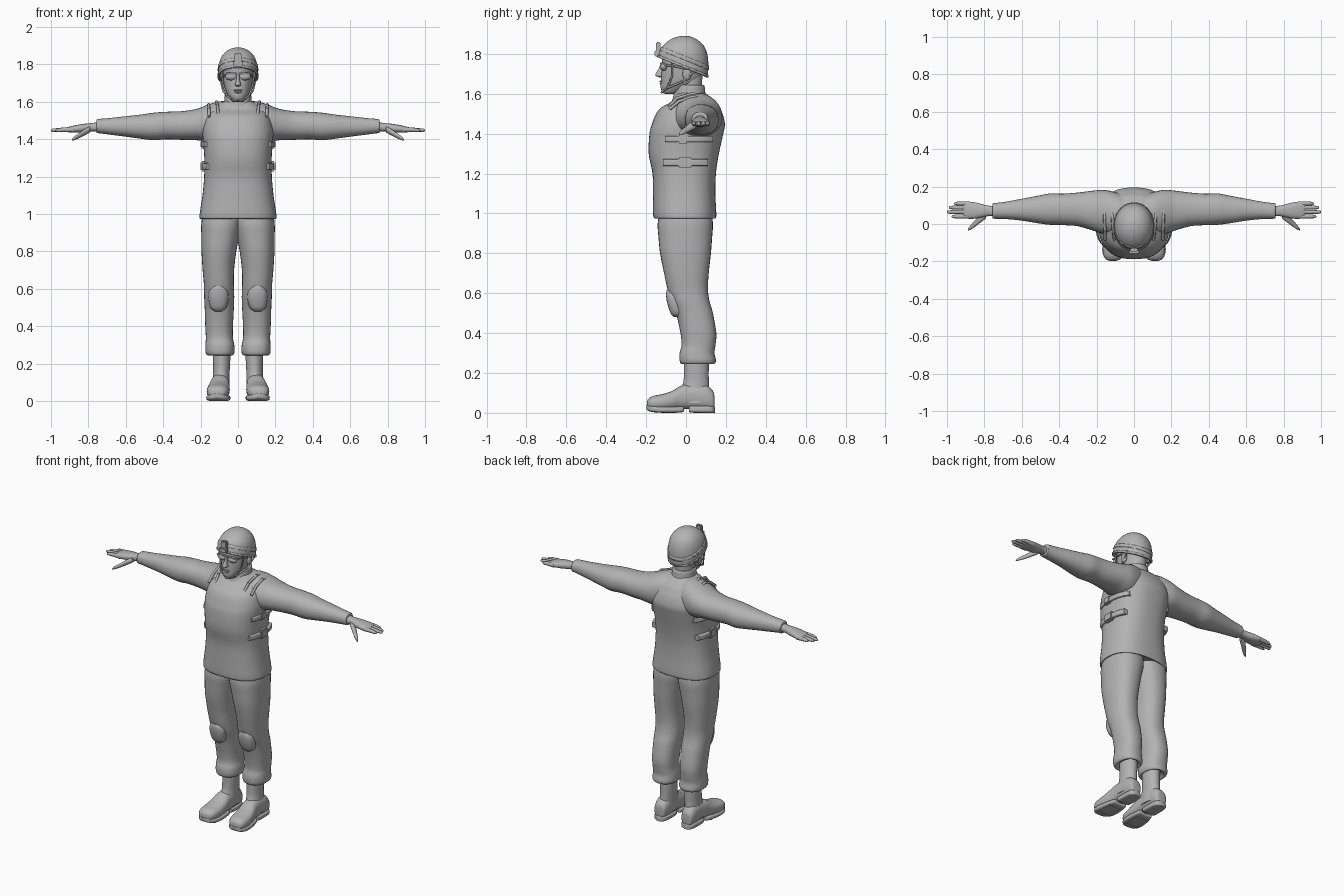
import bpy, bmesh, math
from mathutils import Vector

grey = bpy.data.materials.new("plain_grey")
grey.diffuse_color = (0.45, 0.45, 0.45, 1)


def finish(name, bm, mirror=False, angle=50):
    bmesh.ops.recalc_face_normals(bm, faces=bm.faces)
    me = bpy.data.meshes.new(name)
    bm.to_mesh(me)
    bm.free()
    me.materials.append(grey)
    ob = bpy.data.objects.new(name, me)
    bpy.context.collection.objects.link(ob)
    bpy.ops.object.select_all(action='DESELECT')
    ob.select_set(True)
    bpy.context.view_layer.objects.active = ob
    bpy.ops.object.shade_smooth_by_angle(angle=math.radians(angle))
    if mirror:
        ob.modifiers.new("mirror", 'MIRROR').use_mirror_merge = False
    return ob


def smooth_rings(rings, sub):
    # Catmull-Rom interpolation of cross-section bounds
    out = []
    n = len(rings)
    for i in range(n - 1):
        p = [rings[max(0, min(n - 1, i + k))] for k in (-1, 0, 1, 2)]
        for s in range(sub):
            u = s / sub
            out.append([0.5 * (2 * b + (c - a) * u + (2 * a - 5 * b + 4 * c - d) * u * u
                               + (3 * b - a - 3 * c + d) * u ** 3) for a, b, c, d in zip(*p)])
    return out + [list(rings[-1])]


def loft_bm(axis, rings, power=2.0, sides=32, sub=4):
    # each ring: position along axis, then low/high bounds on the other two axes
    bm = bmesh.new()
    loops = []
    for t, a0, a1, b0, b1 in smooth_rings(rings, sub):
        loop = []
        for k in range(sides):
            w = 2 * math.pi * k / sides
            c, s = math.cos(w), math.sin(w)
            a = (a0 + a1) / 2 + (a1 - a0) / 2 * math.copysign(abs(c) ** (2 / power), c)
            b = (b0 + b1) / 2 + (b1 - b0) / 2 * math.copysign(abs(s) ** (2 / power), s)
            loop.append(bm.verts.new({'x': (t, a, b), 'y': (a, t, b), 'z': (a, b, t)}[axis]))
        loops.append(loop)
    for l0, l1 in zip(loops, loops[1:]):
        for k in range(sides):
            j = (k + 1) % sides
            bm.faces.new((l0[k], l0[j], l1[j], l1[k]))
    bm.faces.new(loops[0])
    bm.faces.new(loops[-1])
    return bm


def loft(name, axis, rings, mirror=False, **kw):
    return finish(name, loft_bm(axis, rings, **kw), mirror)


def ball(name, loc, size, mirror=False):
    bm = bmesh.new()
    bmesh.ops.create_uvsphere(bm, u_segments=20, v_segments=12, radius=1)
    for v in bm.verts:
        v.co = Vector(loc) + Vector(size) * v.co
    return finish(name, bm, mirror)


def box(name, loc, size, mirror=False):
    bm = bmesh.new()
    bmesh.ops.create_cube(bm, size=1)
    for v in bm.verts:
        v.co = Vector([l + s * c for l, s, c in zip(loc, size, v.co)])
    bmesh.ops.bevel(bm, geom=bm.edges[:], offset=min(size) * 0.25, segments=2, affect='EDGES')
    return finish(name, bm, mirror)


def tube(name, pts, r, mirror=False):
    # thin strap along a polyline
    bm = bmesh.new()
    for p, q in zip(pts, pts[1:]):
        p, q = Vector(p), Vector(q)
        new = bmesh.ops.create_cone(bm, cap_ends=True, segments=8, radius1=r, radius2=r,
                                    depth=(q - p).length + r)['verts']
        rot = (q - p).to_track_quat('Z', 'Y')
        for v in new:
            v.co = rot @ v.co + (p + q) / 2
    return finish(name, bm, mirror)


# torso: body armour vest with a hem lip
loft("vest", 'z', [
    (0.985, -.185, .185, -.14, .13), (0.975, -.203, .203, -.158, .148), (1.0, -.205, .205, -.165, .152),
    (1.1, -.19, .19, -.165, .147), (1.2, -.181, .181, -.168, .15), (1.3, -.18, .18, -.187, .165),
    (1.4, -.188, .188, -.183, .187), (1.45, -.19, .19, -.17, .195), (1.5, -.18, .18, -.15, .183),
    (1.53, -.165, .165, -.125, .168), (1.56, -.14, .14, -.075, .15), (1.59, -.1, .1, -.055, .115),
    (1.605, -.07, .07, -.045, .09)], power=2.5, sides=48)
loft("collar", 'z', [(1.53, -.1, .1, -.085, .12), (1.57, -.085, .085, -.068, .108),
                     (1.6, -.073, .073, -.062, .098), (1.64, -.07, .07, -.055, .092),
                     (1.643, -.06, .06, -.045, .08)])

# sleeves, with cuff
loft("sleeve", 'x', [
    (.03, -.05, .15, 1.38, 1.6), (.1, -.058, .17, 1.38, 1.603), (.16, -.055, .182, 1.385, 1.585),
    (.22, -.035, .178, 1.395, 1.563), (.3, -.012, .168, 1.397, 1.55), (.38, -.006, .162, 1.4, 1.547),
    (.45, -.004, .163, 1.395, 1.542), (.52, .005, .15, 1.403, 1.532), (.6, .018, .135, 1.414, 1.523),
    (.68, .026, .12, 1.424, 1.514), (.74, .028, .112, 1.432, 1.509), (.755, .03, .11, 1.433, 1.505),
    (.757, .043, .098, 1.44, 1.495)], mirror=True, power=2.2)

# hands
loft("palm", 'x', [(.74, .04, .098, 1.44, 1.492), (.78, .042, .098, 1.442, 1.487),
                   (.82, .034, .108, 1.437, 1.483), (.86, .028, .117, 1.435, 1.477),
                   (.9, .03, .12, 1.436, 1.468), (.915, .04, .115, 1.442, 1.462)],
     mirror=True, power=2.4, sides=24)
for i, (y, tip) in enumerate([(.04, .975), (.064, 1.0), (.088, .99), (.109, .962)]):
    loft("finger_%d" % (i + 1), 'x', [
        (.88, y - .012, y + .012, 1.437, 1.466), (.93, y - .011, y + .011, 1.439, 1.463),
        (tip - .012, y - .009, y + .009, 1.439, 1.457), (tip, y - .003, y + .003, 1.443, 1.45)],
        mirror=True, sides=12)
loft("thumb", 'x', [(.79, .03, .07, 1.437, 1.47), (.82, .008, .05, 1.42, 1.455),
                    (.85, -.015, .02, 1.405, 1.433), (.875, -.031, -.008, 1.395, 1.416),
                    (.888, -.034, -.026, 1.392, 1.4)], mirror=True, sides=14)

# trousers
loft("trouser_leg", 'z', [
    (.262, .045, .14, 0, .115), (.245, .03, .162, -.022, .14), (.262, .019, .174, -.032, .15),
    (.3, .02, .174, -.032, .143), (.34, .027, .172, -.022, .148), (.4, .027, .175, -.028, .152),
    (.5, .022, .178, -.05, .135), (.56, .02, .181, -.074, .118), (.62, .022, .182, -.093, .11),
    (.7, .021, .189, -.11, .114), (.8, .009, .195, -.13, .125), (.88, -.006, .196, -.138, .131),
    (.95, -.02, .196, -.142, .135), (1.02, -.02, .185, -.13, .125)], mirror=True, power=2.3)
loft("knee_pad", 'z', [(.48, .085, .125, -.06, .0), (.5, .062, .148, -.078, .0),
                       (.55, .05, .158, -.094, .0), (.59, .054, .154, -.1, .0),
                       (.615, .075, .135, -.097, .0)], mirror=True, power=2.6, sides=24)

# boots: shaft, foot and two-part sole
loft("boot_shaft", 'z', [(.05, .045, .145, -.05, .13), (.1, .045, .138, -.035, .12),
                         (.15, .045, .133, -.015, .115), (.2, .042, .133, -.01, .114),
                         (.28, .04, .135, -.01, .115)], mirror=True)
loft("boot_foot", 'y', [
    (.142, .08, .12, .035, .085), (.135, .062, .134, .016, .11), (.1, .052, .142, .015, .14),
    (.04, .048, .145, .018, .145), (-.02, .046, .15, .018, .138), (-.07, .044, .161, .015, .11),
    (-.12, .046, .167, .012, .094), (-.165, .054, .164, .014, .085), (-.19, .075, .148, .022, .07),
    (-.196, .1, .125, .035, .05)], mirror=True, power=2.4)
loft("heel_sole", 'y', [(.145, .085, .112, 0, .03), (.13, .058, .138, 0, .035), (.07, .05, .144, 0, .035),
                        (.02, .052, .144, .002, .035), (.015, .055, .14, .01, .03)],
     mirror=True, power=4)
loft("front_sole", 'y', [(-.01, .055, .14, .012, .03), (-.02, .048, .15, .003, .032),
                         (-.09, .041, .166, 0, .032), (-.15, .046, .169, .002, .034),
                         (-.185, .068, .153, .008, .038), (-.199, .1, .125, .018, .04)],
     mirror=True, power=4)
for i in range(5):
    box("tread_%d" % (i + 1), (.106, -.05 - i * .025, .004), (.095, .012, .008), True)


# side straps following the vest, with buckles
def strap(name, z, half, h, y0, y1):
    rings = []
    for i in range(9):
        y = y0 + (y1 - y0) * i / 8
        x = half * (1 - abs(y / .18) ** 2.5) ** .4
        rings.append((y, x - .02, x + .01, z - h, z + h))
    loft(name, 'y', rings, mirror=True, power=5, sides=24, sub=2)


strap("upper_strap", 1.373, .187, .015, -.105, .135)
strap("lower_strap", 1.255, .184, .017, -.115, .11)
box("upper_buckle", (.187, -.015, 1.373), (.028, .055, .045), True)
box("lower_buckle", (.185, -.005, 1.255), (.03, .07, .055), True)
# shoulder straps
tube("shoulder_strap_edge", [(.105, -.085, 1.535), (.11, -.045, 1.578), (.115, .03, 1.6),
                             (.12, .1, 1.585), (.125, .155, 1.535)], .008, True)
tube("shoulder_strap_rim", [(.155, -.08, 1.525), (.155, -.035, 1.562), (.157, .03, 1.585),
                            (.157, .1, 1.573), (.157, .15, 1.53)], .008, True)

# head and neck
loft("neck", 'z', [(1.58, -.062, .062, -.05, .085), (1.64, -.058, .058, -.045, .08),
                   (1.72, -.06, .06, -.05, .085)])
loft("head", 'z', [
    (1.598, -.018, .018, -.1, -.07), (1.606, -.035, .035, -.117, -.03), (1.63, -.052, .052, -.127, .02),
    (1.66, -.068, .068, -.126, .065), (1.7, -.076, .076, -.124, .085), (1.74, -.08, .08, -.12, .095),
    (1.8, -.08, .08, -.122, .09)], power=2.1)
loft("nose", 'z', [(1.682, -.006, .006, -.135, -.11), (1.69, -.017, .017, -.152, -.11),
                   (1.7, -.014, .014, -.153, -.11), (1.725, -.008, .008, -.138, -.11),
                   (1.75, -.007, .007, -.128, -.11)], sides=14)
ball("upper_lip", (0, -.122, 1.662), (.024, .011, .005))
ball("lower_lip", (0, -.121, 1.651), (.02, .011, .006))
ball("ear", (.08, .005, 1.7), (.012, .022, .033), True)
# glasses
ball("lens", (.036, -.111, 1.735), (.032, .018, .02), True)
box("glasses_brow", (0, -.122, 1.752), (.13, .015, .008))
tube("glasses_temple", [(.062, -.108, 1.745), (.081, -.06, 1.738), (.085, .005, 1.725)], .005, True)

# helmet: dome cut by tilted planes; strips reuse the same dome
DOME = [(1.64, -.099, .099, -.135, .1), (1.68, -.103, .103, -.14, .108), (1.73, -.106, .106, -.142, .112),
        (1.78, -.105, .105, -.141, .11), (1.82, -.097, .097, -.129, .1), (1.85, -.082, .082, -.107, .082),
        (1.875, -.056, .056, -.072, .05), (1.888, -.025, .025, -.035, .018), (1.89, -.004, .004, -.012, -.004)]


def shell(name, low, high, grow, thick):
    bm = loft_bm('z', DOME, power=2.1, sides=48)
    for v in bm.verts:
        v.co.x *= grow
        v.co.y = (v.co.y + .015) * grow - .015
    normal = Vector((0, .4, 1))
    for z, up in ((low, False), (high, True)):
        if z:
            bmesh.ops.bisect_plane(bm, geom=bm.verts[:] + bm.edges[:] + bm.faces[:],
                                   plane_co=(0, -.015, z), plane_no=normal,
                                   clear_outer=up, clear_inner=not up)
    ob = finish(name, bm)
    mod = ob.modifiers.new("thickness", 'SOLIDIFY')
    mod.thickness = thick
    mod.offset = -1


shell("helmet", 1.737, None, 1.0, .014)
shell("helmet_rim", 1.732, 1.745, 1.035, .01)
shell("helmet_band", 1.772, 1.793, 1.03, .01)
box("mount_plate", (0, -.139, 1.825), (.042, .024, .07))
box("mount_block", (0, -.149, 1.803), (.054, .02, .03))
# chin straps
tube("front_chin_strap", [(.09, -.07, 1.76), (.079, -.07, 1.69), (.058, -.092, 1.63), (0, -.122, 1.607)],
     .005, True)
tube("rear_chin_strap", [(.094, .05, 1.72), (.08, -.02, 1.66), (.058, -.09, 1.63)], .005, True)
